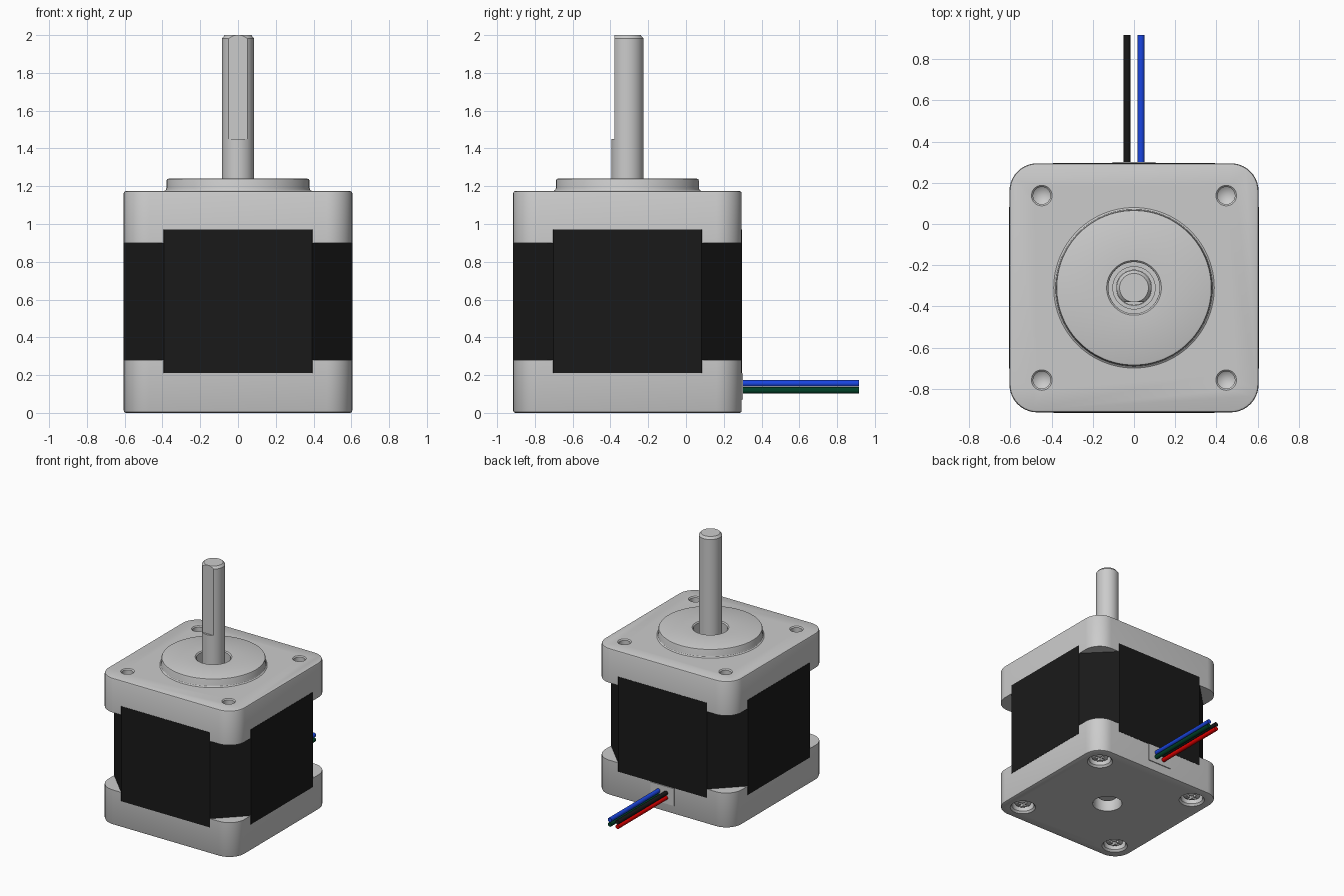
import bpy, bmesh, math
from mathutils import Matrix, Vector

if "Cube" in bpy.data.objects:
    bpy.data.objects.remove(bpy.data.objects["Cube"])

CY = -0.31          # motor axis in y
HALF = 0.605        # half width of the end caps
HOLES = [(sx * 0.448, CY + sy * 0.448) for sx in (-1, 1) for sy in (-1, 1)]


def finish(name, bm, color=None):
    bmesh.ops.recalc_face_normals(bm, faces=bm.faces)
    me = bpy.data.meshes.new(name)
    bm.to_mesh(me)
    bm.free()
    ob = bpy.data.objects.new(name, me)
    bpy.context.collection.objects.link(ob)
    if color:
        mat = bpy.data.materials.new(name + "_color")
        mat.diffuse_color = (*color, 1)
        mat.use_nodes = True
        mat.node_tree.nodes["Principled BSDF"].inputs["Base Color"].default_value = mat.diffuse_color
        me.materials.append(mat)
    return ob


def select(ob):
    bpy.ops.object.select_all(action='DESELECT')
    ob.select_set(True)
    bpy.context.view_layer.objects.active = ob


def smooth(ob):
    select(ob)
    bpy.ops.object.shade_smooth_by_angle(angle=math.radians(30))
    return ob


def revolve(name, profile, x=0, y=CY, closed=False, steps=48):
    bm = bmesh.new()
    vs = [bm.verts.new((x + r, y, z)) for r, z in profile]
    es = [bm.edges.new(p) for p in zip(vs, vs[1:])]
    if closed:
        es.append(bm.edges.new((vs[-1], vs[0])))
    bmesh.ops.spin(bm, geom=vs + es, cent=(x, y, 0), axis=(0, 0, 1),
                   angle=math.tau, steps=steps)
    bmesh.ops.remove_doubles(bm, verts=bm.verts, dist=1e-5)
    return finish(name, bm)


def box(name, lo, hi, color=None):
    lo, hi = Vector(lo), Vector(hi)
    bm = bmesh.new()
    bmesh.ops.create_cube(bm, size=1, matrix=Matrix.Translation((lo + hi) / 2)
                          @ Matrix.Diagonal((*(hi - lo), 1)))
    return finish(name, bm, color)


def cut(ob, cutters):
    for c in cutters:
        c.hide_render = True
        m = ob.modifiers.new("cut", 'BOOLEAN')
        m.operation, m.object = 'DIFFERENCE', c
        select(ob)
        bpy.ops.object.modifier_apply(modifier=m.name)
        bpy.data.objects.remove(c)
    return ob


def block(name, half, z0, z1, corner, segs, rim=None, color=None):
    """Square block with bevelled vertical corners and an optional eased rim."""
    bm = bmesh.new()
    bmesh.ops.create_cube(bm, size=1, matrix=Matrix.Translation((0, CY, (z0 + z1) / 2))
                          @ Matrix.Diagonal((2 * half, 2 * half, z1 - z0, 1)))
    up = [e for e in bm.edges if abs(e.verts[0].co.z - e.verts[1].co.z) > 0.01]
    bmesh.ops.bevel(bm, geom=up, offset=corner, segments=segs, profile=0.5, affect='EDGES')
    if rim is not None:
        es = [e for e in bm.edges if all(abs(v.co.z - rim) < 1e-4 for v in e.verts)]
        bmesh.ops.bevel(bm, geom=es, offset=0.012, segments=2, profile=0.5, affect='EDGES')
    return finish(name, bm, color)


# Black laminated core with chamfered corners
block("stator_core", HALF + 0.002, 0.21, 0.97, 0.215, 1, color=(0.01, 0.01, 0.01))

# Top cap: four blind mounting holes and the shaft opening
top = block("top_cap", HALF, 0.90, 1.175, 0.135, 10, rim=1.175)
cuts = [revolve("hole", [(0, 1.03), (0.042, 1.06), (0.042, 1.167), (0.055, 1.18), (0, 1.18)],
                x, y, steps=32) for x, y in HOLES]
cuts.append(revolve("hole", [(0, 1.10), (0.125, 1.10), (0.125, 1.2), (0, 1.2)]))
smooth(cut(top, cuts))

# Raised locating boss and bearing ring around the shaft
smooth(revolve("locating_boss", [(0.125, 1.165), (0.125, 1.232), (0.133, 1.24), (0.368, 1.24),
                                 (0.375, 1.237), (0.378, 1.23), (0.378, 1.192), (0.382, 1.181),
                                 (0.39, 1.175), (0.39, 1.165)], closed=True, steps=96))
smooth(revolve("bearing_ring", [(0.086, 1.09), (0.086, 1.13), (0.105, 1.13), (0.105, 1.09)],
               closed=True))

# Shaft with a flat on the front
shaft = revolve("shaft", [(0, 1.05), (0.085, 1.05), (0.085, 1.982), (0.07, 2.0), (0, 2.0)])
smooth(cut(shaft, [box("flat", (-0.2, -0.6, 1.45), (0.2, CY - 0.069, 2.1))]))

# Bottom cap: counterbored screw holes and rear shaft opening
bottom = block("bottom_cap", HALF, 0, 0.28, 0.135, 10, rim=0)
cuts = [revolve("hole", [(0, -0.01), (0.104, -0.01), (0.082, 0.015), (0.082, 0.09), (0, 0.09)],
                x, y) for x, y in HOLES]
cuts.append(revolve("hole", [(0, -0.01), (0.115, -0.01), (0.105, 0.01), (0.105, 0.13), (0, 0.13)]))
smooth(cut(bottom, cuts))
smooth(revolve("rear_shaft_end", [(0, 0.06), (0.065, 0.06), (0.08, 0.075), (0.08, 0.14), (0, 0.14)]))

# Cross-slotted screws
for i, (x, y) in enumerate(HOLES):
    s = revolve(f"screw_{i + 1}", [(0, 0.022), (0.045, 0.025), (0.062, 0.036), (0.069, 0.055),
                                   (0.069, 0.1), (0, 0.1)], x, y, steps=32)
    smooth(cut(s, [box("slot", (x - a, y - b, 0), (x + a, y + b, 0.06))
                   for a, b in ((0.042, 0.01), (0.01, 0.042))]))

# Cable outlet plate and four wires at the back
box("cable_outlet", (-0.105, 0.25, 0.07), (0.105, 0.302, 0.208))
WIRES = [("blue", 0.034, 0.156, (0.01, 0.06, 0.75)), ("black", -0.034, 0.156, (0.01, 0.01, 0.01)),
         ("green", 0.034, 0.119, (0.0, 0.05, 0.02)), ("red", -0.034, 0.119, (0.75, 0.0, 0.0))]
for name, x, z, col in WIRES:
    bm = bmesh.new()
    bmesh.ops.create_cone(bm, cap_ends=True, segments=24, radius1=0.017, radius2=0.017,
                          depth=0.637, matrix=Matrix.Translation((x, 0.5985, z))
                          @ Matrix.Rotation(math.pi / 2, 4, 'X'))
    smooth(finish(name + "_wire", bm, col))
